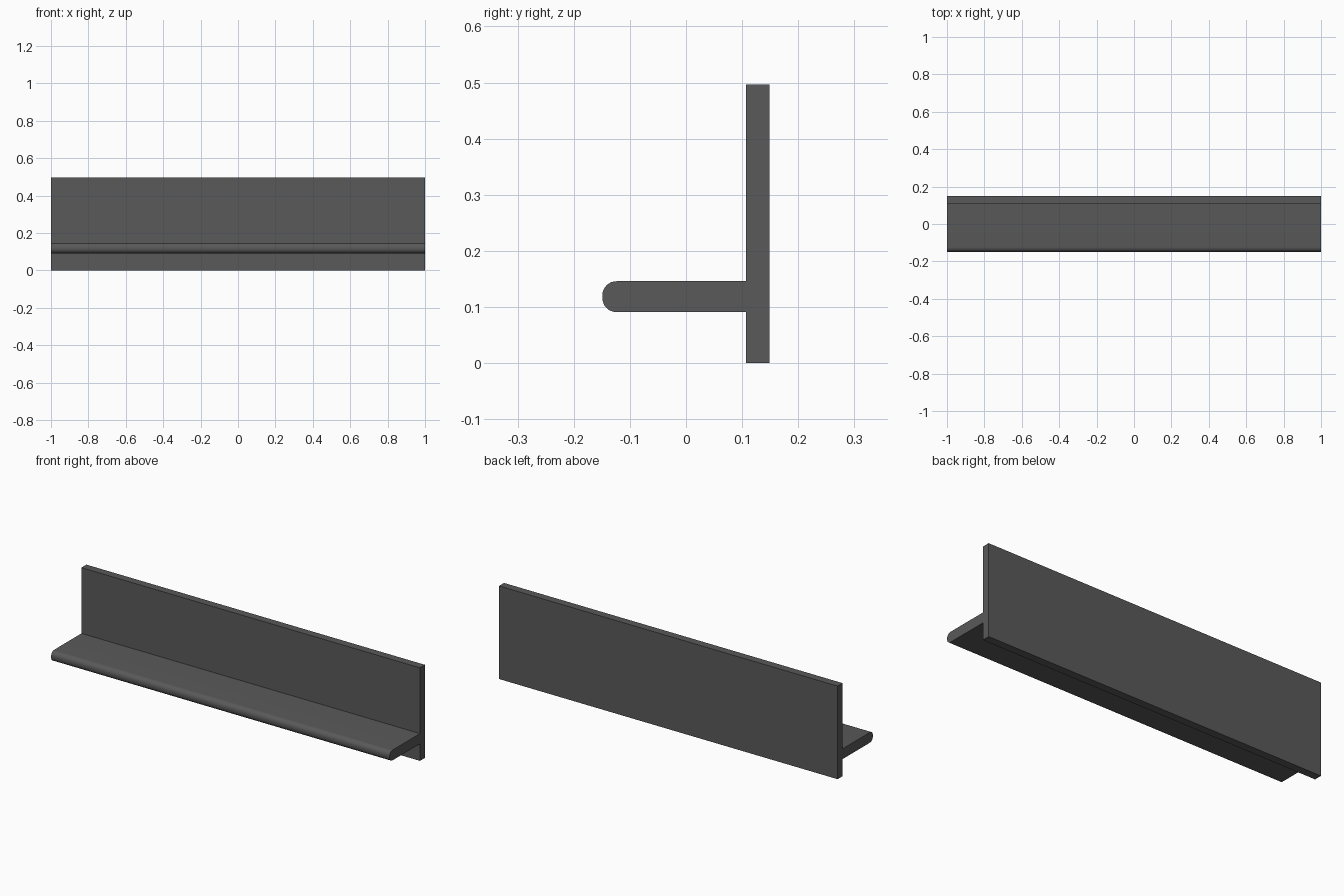
import bpy, bmesh
from math import sin, cos, pi

if "Cube" in bpy.data.objects:
    bpy.data.objects.remove(bpy.data.objects["Cube"])

LENGTH = 2.0
dark = bpy.data.materials.new("dark_grey")
dark.diffuse_color = (0.1, 0.1, 0.1, 1)
dark.use_nodes = True
dark.node_tree.nodes["Principled BSDF"].inputs["Base Color"].default_value = dark.diffuse_color


def extrude_profile(name, points):
    """Sweep a closed (y, z) outline along the full length in x."""
    bm = bmesh.new()
    face = bm.faces.new([bm.verts.new((-LENGTH / 2, y, z)) for y, z in points])
    new = bmesh.ops.extrude_face_region(bm, geom=[face])["geom"]
    verts = [g for g in new if isinstance(g, bmesh.types.BMVert)]
    bmesh.ops.translate(bm, vec=(LENGTH, 0, 0), verts=verts)
    bmesh.ops.recalc_face_normals(bm, faces=bm.faces)
    mesh = bpy.data.meshes.new(name)
    bm.to_mesh(mesh)
    bm.free()
    mesh.materials.append(dark)
    obj = bpy.data.objects.new(name, mesh)
    bpy.context.collection.objects.link(obj)
    bpy.ops.object.select_all(action="DESELECT")
    obj.select_set(True)
    bpy.context.view_layer.objects.active = obj
    bpy.ops.object.shade_smooth_by_angle(angle=pi / 6)
    return obj


# Upright back panel
FRONT, BACK, TOP = 0.107, 0.149, 0.497
extrude_profile("back_panel", [(FRONT, 0), (BACK, 0), (BACK, TOP), (FRONT, TOP)])

# Ledge with a rounded front nose
NOSE, LOW, HIGH, R, STEPS = -0.149, 0.091, 0.146, 0.025, 8
outline = [(FRONT, LOW), (FRONT, HIGH)]
for start, zc in ((pi / 2, HIGH - R), (pi, LOW + R)):
    for i in range(STEPS + 1):
        a = start + pi / 2 * i / STEPS
        outline.append((NOSE + R + R * cos(a), zc + R * sin(a)))
extrude_profile("ledge", outline)
